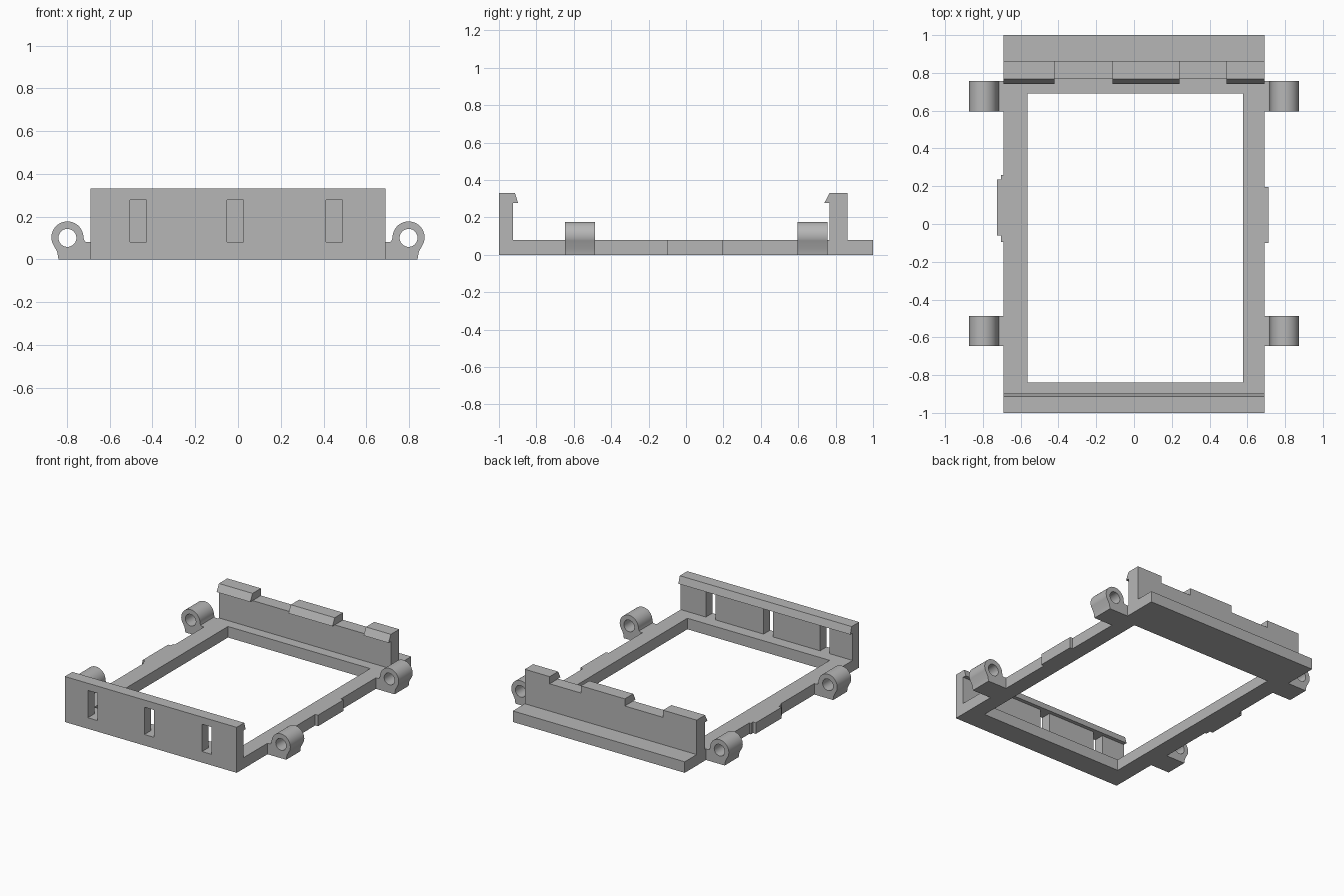
import bpy, bmesh, math
from mathutils import Matrix, Vector

if "Cube" in bpy.data.objects:
    bpy.data.objects.remove(bpy.data.objects["Cube"], do_unlink=True)

GREY = (0.47, 0.47, 0.47, 1)
mat = bpy.data.materials.new("plain grey")
mat.use_nodes = True
mat.diffuse_color = GREY
mat.node_tree.nodes["Principled BSDF"].inputs["Base Color"].default_value = GREY

# Profile axes: outline (u, v) is extruded along the named axis
AXES = {"x": ((0, 1, 0), (0, 0, 1), (1, 0, 0)),
        "y": ((1, 0, 0), (0, 0, 1), (0, 1, 0)),
        "z": ((1, 0, 0), (0, 1, 0), (0, 0, 1))}


def rect(u0, u1, v0, v1):
    return [(u0, v0), (u1, v0), (u1, v1), (u0, v1)]


def arc(cu, cv, r, a0, a1, n):
    angles = [math.radians(a0 + (a1 - a0) * i / n) for i in range(n + 1)]
    return [(cu + r * math.cos(a), cv + r * math.sin(a)) for a in angles]


def extrude(name, axis, start, end, outline, holes=(), smooth=False):
    """Extrude a filled outline with optional holes along one axis."""
    cu = bpy.data.curves.new(name, "CURVE")
    cu.dimensions = "2D"
    cu.fill_mode = "BOTH"
    cu.extrude = (end - start) / 2
    for loop in (outline, *holes):
        s = cu.splines.new("POLY")
        s.points.add(len(loop) - 1)
        for p, (u, v) in zip(s.points, loop):
            p.co = (u, v, 0, 1)
        s.use_cyclic_u = True
    ob = bpy.data.objects.new(name, cu)
    bpy.context.collection.objects.link(ob)
    bpy.ops.object.select_all(action="DESELECT")
    ob.select_set(True)
    bpy.context.view_layer.objects.active = ob
    bpy.ops.object.convert(target="MESH")
    ob = bpy.context.object
    ob.name = name
    u, v, w = (Vector(a) for a in AXES[axis])
    turn = Matrix((u, v, w)).transposed().to_4x4()
    turn.translation = w * (start + end) / 2
    bm = bmesh.new()
    bm.from_mesh(ob.data)
    bm.transform(turn)
    bmesh.ops.remove_doubles(bm, verts=bm.verts, dist=0.0001)
    bmesh.ops.recalc_face_normals(bm, faces=bm.faces)
    for f in bm.faces:
        f.smooth = False
        f.material_index = 0
    bm.to_mesh(ob.data)
    bm.free()
    ob.data.materials.clear()
    ob.data.materials.append(mat)
    if smooth:
        bpy.ops.object.shade_smooth_by_angle(angle=math.radians(30))
    return ob


W = 0.69       # half width of the frame
BASE = 0.08    # base thickness
LIP = 0.278    # underside of the hooks
TOP = 0.33     # top of the walls

# Flat frame with a stepped tab on each side
plan = [(-W, -0.925), (W, -0.925),
        (W, -0.1), (0.712, -0.1), (0.712, 0.195), (W, 0.195),
        (W, 1), (-W, 1),
        (-W, 0.26), (-0.703, 0.26), (-0.703, 0.235), (-0.725, 0.235),
        (-0.725, -0.06), (-0.703, -0.06), (-0.703, -0.095), (-W, -0.095)]
extrude("base_frame", "z", 0, BASE, plan, [rect(-0.565, 0.577, -0.84, 0.692)])

# Front wall with three slots and a full-width hook
slots = [rect(x - 0.038, x + 0.038, BASE, LIP) for x in (-0.467, -0.013, 0.45)]
extrude("front_wall", "y", -1, -0.925, rect(-W, W, 0, TOP), slots)
extrude("front_hook", "x", -W, W,
        [(-0.925, LIP), (-0.898, LIP), (-0.914, TOP), (-0.925, TOP)])

# Back wall, lower between its three hooks
extrude("back_wall", "x", -W, W, rect(0.767, 0.863, BASE, LIP))
hook = [(0.74, LIP), (0.863, LIP), (0.863, TOP), (0.767, TOP)]
for side, x0, x1 in (("right", -W, -0.42), ("middle", -0.113, 0.24), ("left", 0.49, W)):
    extrude("back_hook_" + side, "x", x0, x1, hook)

# Four pierced hinge lugs
lug = [(W, 0), (0.84, 0), (0.846, 0.035)]
lug += arc(0.798, 0.102, 0.075, -20, 180, 32)
lug += [(0.718, 0.085), (0.71, BASE), (W, BASE)]
bore = arc(0.798, 0.1, 0.042, 0, 350, 35)
for side, s in (("left", 1), ("right", -1)):
    for end, y in (("front", -0.567), ("back", 0.676)):
        extrude("hinge_lug_%s_%s" % (end, side), "y", y - 0.08, y + 0.08,
                [(s * u, v) for u, v in lug], [[(s * u, v) for u, v in bore]], True)
